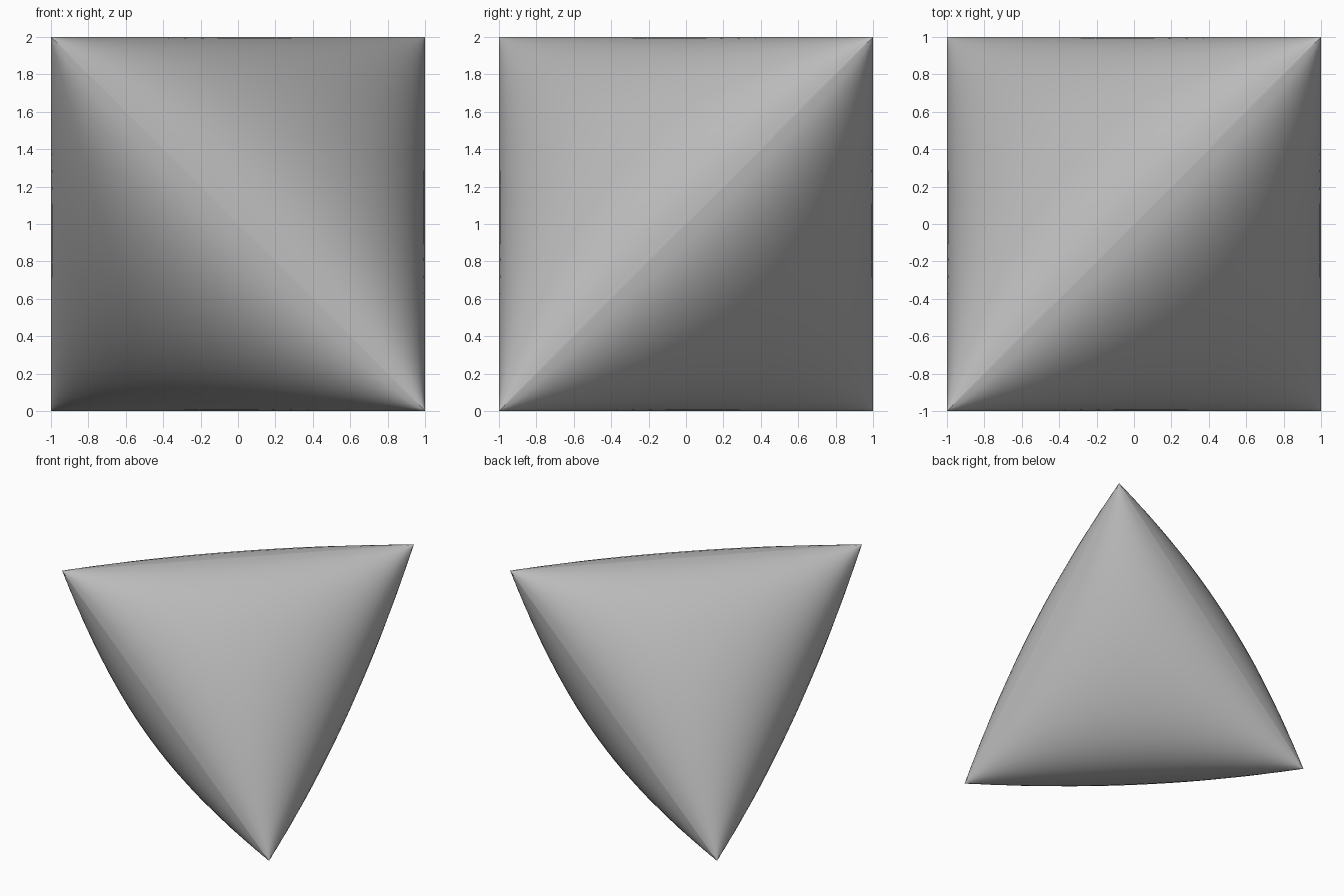
import bpy
import bmesh
from math import pi, sin
from mathutils import Vector

SEGMENTS = 32

# Remove the default object
cube = bpy.data.objects.get("Cube")
if cube:
    bpy.data.objects.remove(cube, do_unlink=True)

# Single grey colour
grey = bpy.data.materials.new("light_grey")
grey.use_nodes = True
colour = (0.5, 0.5, 0.5, 1)
grey.diffuse_color = colour
grey.node_tree.nodes["Principled BSDF"].inputs["Base Color"].default_value = colour

# Flat tetrahedron on alternate corners of a cube
bm = bmesh.new()
corners = [bm.verts.new(c) for c in ((1, 1, 1), (-1, -1, 1), (1, -1, -1), (-1, 1, -1))]
for face in ((0, 1, 2), (0, 2, 3), (0, 3, 1), (1, 3, 2)):
    bm.faces.new([corners[i] for i in face])

# Divide every face into a triangular grid
bmesh.ops.subdivide_edges(bm, edges=bm.edges[:], cuts=SEGMENTS - 1, use_grid_fill=True)
bmesh.ops.triangulate(bm, faces=[f for f in bm.faces if len(f.verts) > 3])
bmesh.ops.recalc_face_normals(bm, faces=bm.faces[:])

# The six straight ridges stay sharp
for edge in bm.edges:
    middle = (edge.verts[0].co + edge.verts[1].co) / 2
    edge.smooth = max(abs(v) for v in middle) < 0.9999

# Inflate: a sine on each axis bulges the faces but keeps the ridges straight
for vert in bm.verts:
    vert.co = Vector([sin(pi / 2 * v) for v in vert.co]) + Vector((0, 0, 1))
for face in bm.faces:
    face.smooth = True

mesh = bpy.data.meshes.new("inflated_tetrahedron")
bm.to_mesh(mesh)
bm.free()
mesh.materials.append(grey)
body = bpy.data.objects.new("inflated_tetrahedron", mesh)
bpy.context.collection.objects.link(body)
